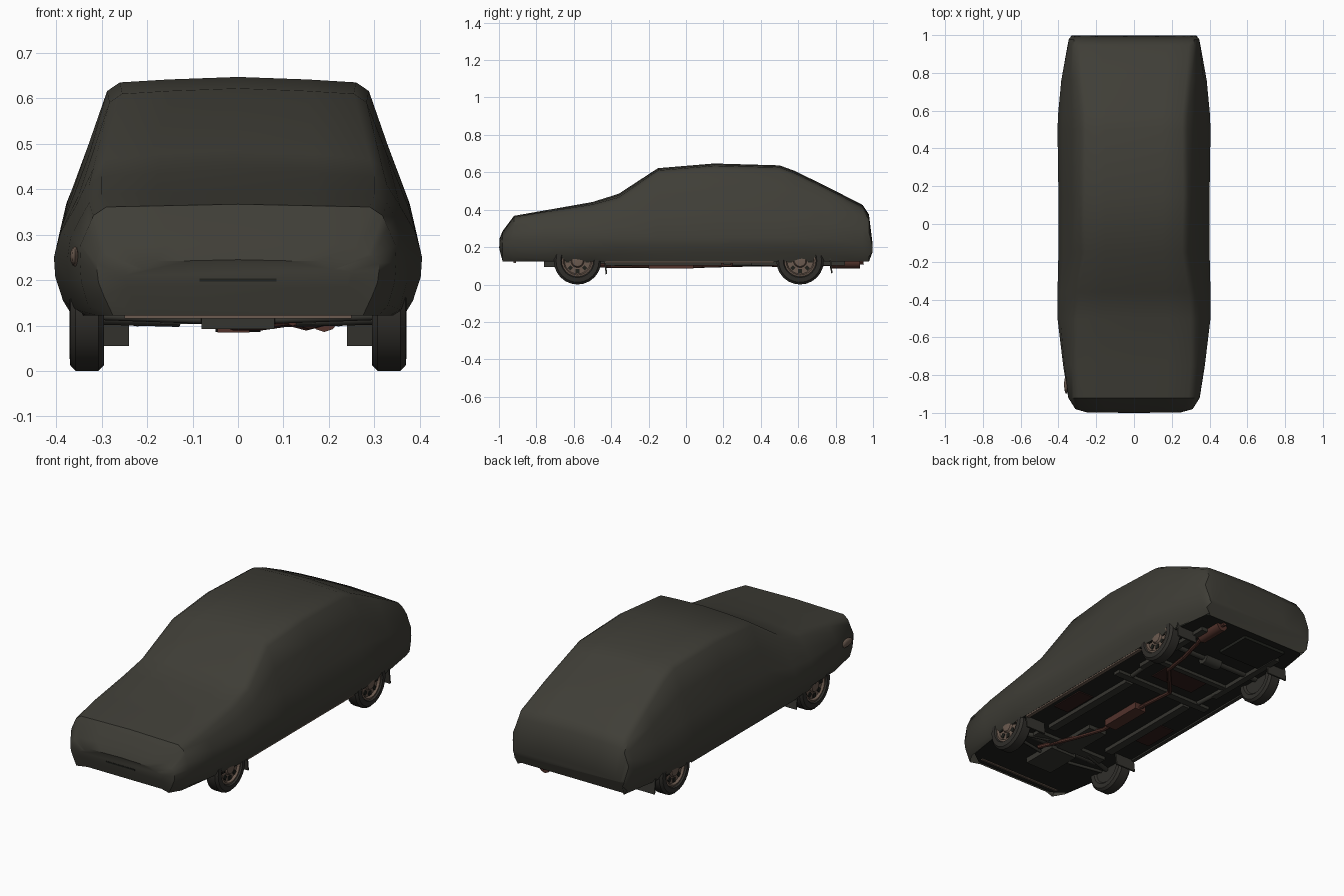
import bpy, bmesh, math
from mathutils import Vector, Matrix

if "Cube" in bpy.data.objects:
    bpy.data.objects.remove(bpy.data.objects["Cube"])


def mat(name, r, g, b):
    m = bpy.data.materials.new(name)
    m.diffuse_color = (r, g, b, 1)
    m.use_nodes = True
    m.node_tree.nodes["Principled BSDF"].inputs["Base Color"].default_value = m.diffuse_color
    return m


CLOTH = mat("dark olive cloth", .05, .048, .038)
FLOOR = mat("underbody black", .014, .015, .012)
METAL = mat("dark metal", .036, .035, .029)
RUBBER = mat("rubber", .03, .028, .024)
RIM = mat("dull tan metal", .15, .105, .08)
RUST = mat("rust brown", .085, .032, .024)
MAROON = mat("dark maroon", .033, .013, .011)


def finish(name, bm, material, angle=None):
    bmesh.ops.recalc_face_normals(bm, faces=bm.faces)
    me = bpy.data.meshes.new(name)
    bm.to_mesh(me)
    bm.free()
    me.materials.append(material)
    ob = bpy.data.objects.new(name, me)
    bpy.context.collection.objects.link(ob)
    if angle:
        bpy.ops.object.select_all(action='DESELECT')
        ob.select_set(True)
        bpy.context.view_layer.objects.active = ob
        bpy.ops.object.shade_smooth_by_angle(angle=math.radians(angle))
    return ob


def box(name, material, c, s, rx=0):
    bm = bmesh.new()
    M = Matrix.Translation(c) @ Matrix.Rotation(rx, 4, 'X') @ Matrix.Diagonal((*s, 1))
    bmesh.ops.create_cube(bm, size=1, matrix=M)
    return finish(name, bm, material)


def tube(name, material, a, b, r, n=10):
    a, b = Vector(a), Vector(b)
    d = b - a
    M = Matrix.Translation((a + b) / 2) @ d.to_track_quat('Z', 'Y').to_matrix().to_4x4()
    bm = bmesh.new()
    bmesh.ops.create_cone(bm, cap_ends=True, segments=n, radius1=r, radius2=r,
                          depth=d.length, matrix=M)
    return finish(name, bm, material, 40)


def lathe(name, material, profile, centre, side, n=24):
    """Revolve (offset, radius) points around an axle along x."""
    bm = bmesh.new()
    rings = []
    for x, r in profile:
        rings.append([bm.verts.new((centre[0] + side * x,
                                    centre[1] + r * math.cos(2 * math.pi * i / n),
                                    centre[2] + r * math.sin(2 * math.pi * i / n)))
                      for i in range(n)])
    for p, q in zip(rings, rings[1:]):
        for i in range(n):
            j = (i + 1) % n
            bm.faces.new((p[i], p[j], q[j], q[i]))
    bm.faces.new(rings[0])
    bm.faces.new(rings[-1])
    return finish(name, bm, material, 35)


# Cloth cover: y, top z, roof edge x, roof edge z, widest x, widest z, hem x, hem z
stations = [
    (-.997, .245, .20, .238, .25, .21, .24, .185),
    (-.98, .287, .28, .272, .31, .22, .295, .165),
    (-.92, .367, .31, .357, .348, .24, .33, .145),
    (-.75, .397, .32, .385, .375, .25, .355, .135),
    (-.50, .441, .32, .424, .405, .25, .385, .155),
    (-.36, .485, .31, .462, .405, .25, .385, .165),
    (-.15, .622, .275, .606, .40, .25, .385, .165),
    (.15, .647, .28, .631, .40, .25, .385, .17),
    (.50, .637, .275, .622, .405, .25, .385, .17),
    (.58, .608, .277, .592, .402, .25, .383, .17),
    (.76, .520, .295, .505, .385, .25, .37, .165),
    (.945, .425, .31, .410, .352, .25, .34, .16),
    (.978, .375, .31, .362, .345, .24, .335, .15),
    (.998, .215, .30, .21, .33, .195, .32, .175),
]
bm = bmesh.new()
rings = []
for k, (y, zt, we, ze, wm, zm, wb, zb) in enumerate(stations):
    half = [(we * .55, zt - (zt - ze) * .35), (we - .02, ze + .004), (we + .008, ze - .015),
            (we + (wm - we) * .36 + .006, ze + (zm - ze) * .35),
            (we + (wm - we) * .72 + .009, ze + (zm - ze) * .68),
            (wm, zm), (wm - .003, zm - (zm - zb) * .45), (wb, zb),
            (wb - .02, min(zb - .01, .122))]
    yi = y * .965 if k in (0, len(stations) - 1) else y
    pts = [(-x, z) for x, z in reversed(half)] + [(0, zt)] + half
    rings.append([bm.verts.new((x, yi if i in (0, len(pts) - 1) else y, z))
                  for i, (x, z) in enumerate(pts)])
for p, q in zip(rings, rings[1:]):
    for i in range(len(p) - 1):
        bm.faces.new((p[i], p[i + 1], q[i + 1], q[i]))
bm.faces.new(rings[0])
bm.faces.new(rings[-1])
finish("car_cover", bm, CLOTH, 38)

# Floor pan, tapered towards both bumpers
bm = bmesh.new()
outline = [(.24, -.95), (.31, -.90), (.335, -.75), (.363, -.5), (.363, .58), (.32, .94), (.30, .962)]
outline += [(-x, y) for x, y in reversed(outline)]
lower = [bm.verts.new((x, y, .122)) for x, y in outline]
base = bm.faces.new(lower)
ext = bmesh.ops.extrude_face_region(bm, geom=[base])
for v in ext['geom']:
    if isinstance(v, bmesh.types.BMVert):
        v.co.z += .02
finish("floor_pan", bm, FLOOR)

# Wheels, flaps, sills and rails on both sides
for s, label in ((1, "right"), (-1, "left")):
    for y, end in ((-.58, "front"), (.61, "rear")):
        c = (s * .295, y, .127)
        n = f"{end}_{label}_"
        lathe(n + "tyre", RUBBER, [(.01, .08), (0, .09), (0, .115), (.012, .127), (.062, .127),
                                   (.074, .115), (.076, .09), (.066, .083), (.05, .082)], c, s)
        lathe(n + "rim", RIM, [(.05, .088), (.068, .086), (.070, .076), (.058, .070),
                               (.060, .036), (.070, .030), (.072, .012)], c, s)
        for i in range(8):  # dark slots in the rim
            a = i * math.pi / 4
            box(n + "rim_slot", FLOOR, (s * .355, y + .054 * math.cos(a), .127 + .054 * math.sin(a)),
                (.008, .022, .02), a)
        fy, fz = (-.43, .095) if end == "front" else (.775, .1)
        box(n + "mud_flap", METAL, (s * .30, fy, fz), (.12, .008, .08), .12)
    box(label + "_sill", RIM if s > 0 else METAL, (s * .352, .02, .121), (.02, .9, .014))
    box(label + "_chassis_rail", METAL, (s * .19, -.12, .112), (.045, .62, .022))
    box(label + "_rear_rail", METAL, (s * .24, .6, .112), (.035, .5, .022))
    tube(label + "_rear_link", METAL, (s * .22, .25, .11), (s * .25, .6, .115), .012)
    tube(label + "_front_arm", METAL, (s * .13, -.52, .11), (s * .30, -.58, .115), .013)
    tube(label + "_steering_rod", METAL, (s * .08, -.65, .112), (s * .30, -.62, .12), .008)
    box(label + "_floor_panel", MAROON, (s * .27, -.16, .12), (.09, .2, .008))

# Axles, engine sump and cross members
tube("rear_axle", METAL, (-.30, .61, .125), (.30, .61, .125), .018)
tube("differential", METAL, (-.05, .61, .12), (.05, .61, .12), .034)
tube("front_axle", METAL, (-.30, -.58, .13), (.30, -.58, .13), .014)
box("engine_sump", METAL, (0, -.66, .113), (.16, .2, .04))
box("gearbox", METAL, (0, -.42, .115), (.11, .26, .03))
box("front_cross_member", METAL, (0, -.52, .115), (.44, .05, .024))
box("middle_cross_member", METAL, (0, .22, .115), (.6, .04, .02))
box("rear_cross_member", METAL, (0, .45, .115), (.5, .03, .02))
box("fuel_tank_panel", MAROON, (.0, .36, .12), (.26, .12, .008))
box("spare_wheel_well", FLOOR, (-.1, .82, .116), (.26, .2, .02))
box("front_valance", RIM, (0, -.915, .121), (.5, .012, .01))

# Exhaust run with two silencers
path = [(.12, -.62, .11), (.05, -.42, .1), (-.01, -.25, .1), (-.01, .08, .1), (-.03, .25, .105),
        (.12, .42, .108), (.15, .58, .1), (.19, .76, .11), (.19, .95, .118)]
for a, b in zip(path, path[1:]):
    tube("exhaust_pipe", RUST, a, b, .011, 8)
box("middle_silencer", RUST, (-.01, -.08, .102), (.07, .24, .035))
tube("rear_silencer", RUST, (.19, .77, .118), (.19, .93, .118), .032)

# Lamp corner showing through the cover at the front left
bm = bmesh.new()
bmesh.ops.create_uvsphere(bm, u_segments=10, v_segments=6, radius=1,
                          matrix=Matrix.Translation((-.359, -.85, .252)) @ Matrix.Diagonal((.011, .05, .022, 1)))
finish("corner_lamp", bm, RIM, 60)
# Thin front bumper edge pressing through the cloth
box("bumper_edge", FLOOR, (0, -.9965, .2), (.17, .006, .007))
